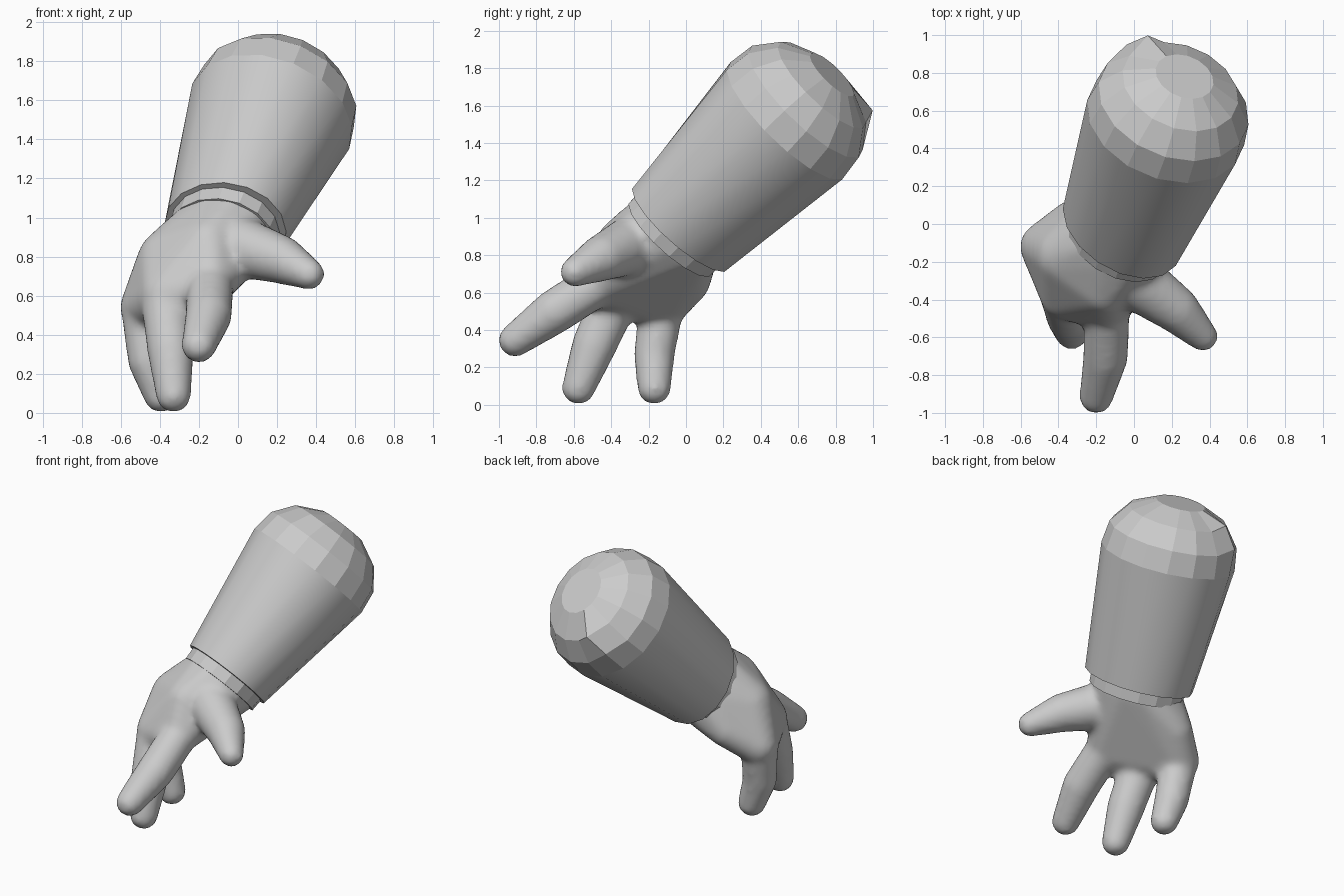
import bpy, bmesh, math
from mathutils import Vector, Matrix

if "Cube" in bpy.data.objects:
    bpy.data.objects.remove(bpy.data.objects["Cube"])

# Arm direction, with the short and long axes of its oval section
WRIST = Vector((-0.065, -0.03, 0.945))
AXIS = Vector((0.275, 0.67, 0.678)).normalized()
LONG = AXIS.cross(Vector((0.77, 0.35, -0.53))).normalized()
SHORT = LONG.cross(AXIS)


def on_arm(t, a, b, angle):
    return WRIST + AXIS * t + SHORT * (a * math.cos(angle)) + LONG * (b * math.sin(angle))


def make_object(name, bm):
    bmesh.ops.recalc_face_normals(bm, faces=bm.faces[:])
    me = bpy.data.meshes.new(name)
    bm.to_mesh(me)
    bm.free()
    ob = bpy.data.objects.new(name, me)
    bpy.context.collection.objects.link(ob)
    return ob


def lathe(bm, profile, n=16):
    """Capped oval rings (distance along arm, short radius, long radius)."""
    rings = [[bm.verts.new(on_arm(*p, 2 * math.pi * i / n)) for i in range(n)]
             for p in profile]
    for a, b in zip(rings, rings[1:]):
        for i in range(n):
            j = (i + 1) % n
            bm.faces.new((a[i], a[j], b[j], b[i]))
    bm.faces.new(rings[0][::-1])
    bm.faces.new(rings[-1])
    return rings


def hull(bm, balls):
    """Add a convex skin stretched around (x, y, z, radius) balls."""
    points = bmesh.new()
    for x, y, z, r in balls:
        bmesh.ops.create_icosphere(points, subdivisions=3, radius=r,
                                   matrix=Matrix.Translation((x, y, z)))
    skin = bmesh.new()
    for v in points.verts:
        skin.verts.new(v.co)
    bmesh.ops.convex_hull(skin, input=skin.verts[:])
    me = bpy.data.meshes.new('tmp')
    skin.to_mesh(me)
    bm.from_mesh(me)
    bpy.data.meshes.remove(me)
    points.free()
    skin.free()


# Sleeve: smooth tapered wall, faceted rounded elbow
bm = bmesh.new()
rings = lathe(bm, [(0, 0.30, 0.36), (0.84, 0.435, 0.435), (0.99, 0.415, 0.415),
                   (1.12, 0.32, 0.32), (1.20, 0.16, 0.16)])
rings[3][4].co += Vector((0.02, 0.055, 0.0))      # pinched elbow corner
rings[2][4].co += Vector((0.0, 0.03, 0.02))
for f in bm.faces:
    t = (f.calc_center_median() - WRIST).dot(AXIS)
    f.smooth = 0.2 < t < 0.7
make_object('sleeve', bm)

# Cuff band
bm = bmesh.new()
lathe(bm, [(0.03, 0.275, 0.315), (-0.08, 0.27, 0.31)])
make_object('cuff', bm)

# Hand: palm and digits, fused into one soft skin
bm = bmesh.new()
wrist_balls = [(*on_arm(-0.05, 0.20, 0.24, math.pi * i / 6), 0.06) for i in range(12)]
hull(bm, wrist_balls + [
    (-0.15, -0.34, 0.86, 0.14),     # back of hand
    (-0.34, -0.17, 0.77, 0.18),
    (-0.14, -0.45, 0.66, 0.12),     # knuckles
    (-0.36, -0.37, 0.60, 0.14),
    (-0.475, -0.12, 0.54, 0.13),
    (-0.32, 0.01, 0.66, 0.12)])     # heel
digits = [
    [(-0.14, -0.42, 0.68, 0.12), (-0.15, -0.70, 0.50, 0.12), (-0.20, -0.915, 0.345, 0.09)],
    [(-0.37, -0.37, 0.59, 0.13), (-0.345, -0.49, 0.32, 0.12), (-0.33, -0.575, 0.09, 0.09)],
    [(-0.48, -0.13, 0.53, 0.12), (-0.455, -0.17, 0.27, 0.11), (-0.395, -0.17, 0.09, 0.09)],
    [(-0.02, -0.28, 0.86, 0.16), (0.22, -0.45, 0.785, 0.125), (0.365, -0.595, 0.71, 0.08)],
]
for d in digits:
    for a, b in zip(d, d[1:]):
        hull(bm, [a, b])
hand = make_object('hand', bm)
m = hand.modifiers.new('fuse', 'REMESH')
m.mode = 'VOXEL'
m.voxel_size = 0.022
m.use_smooth_shade = True
s = hand.modifiers.new('soften', 'SMOOTH')
s.factor = 0.5
s.iterations = 8
